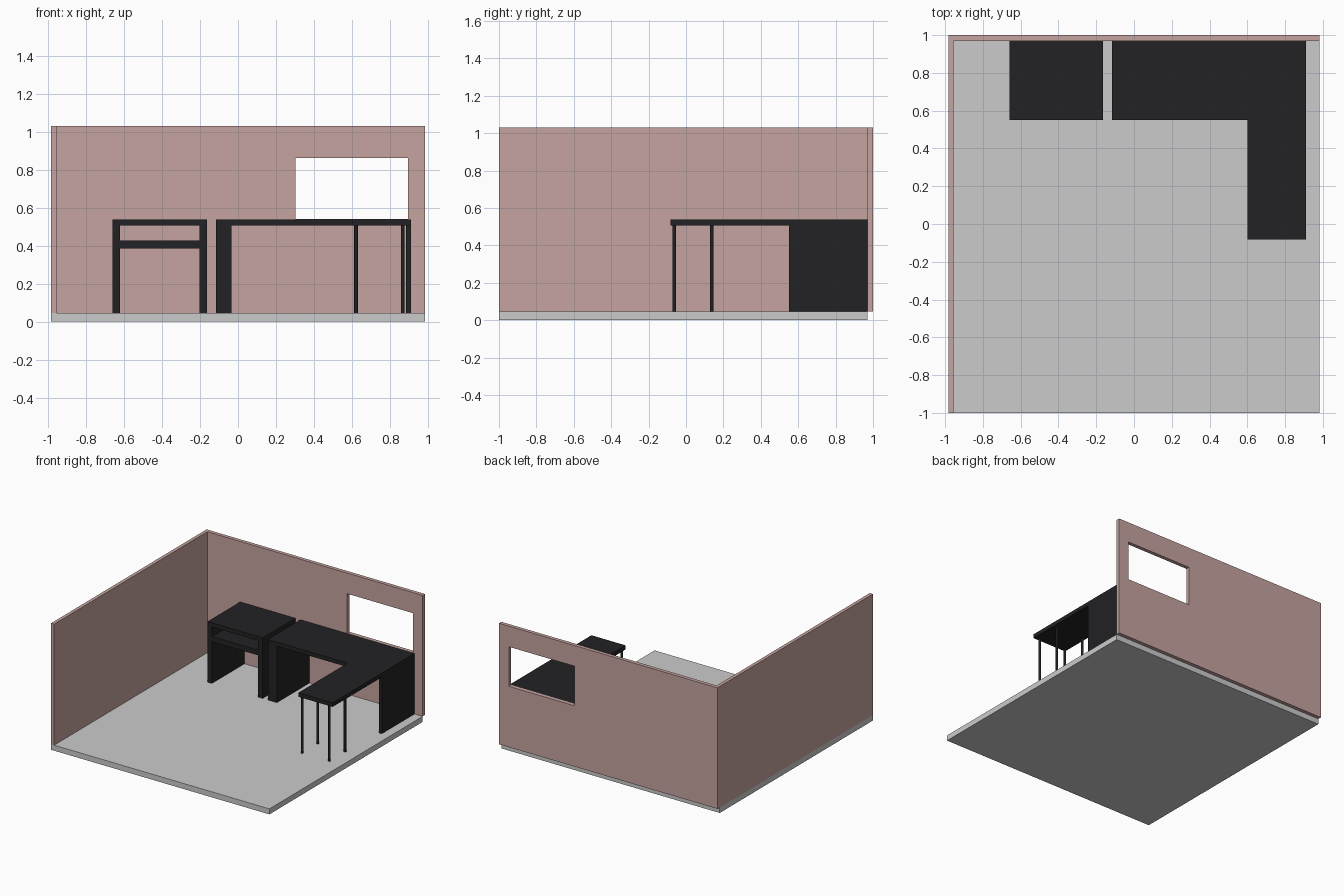
import bpy, bmesh

if "Cube" in bpy.data.objects:
    bpy.data.objects.remove(bpy.data.objects["Cube"])


def material(name, rgb):
    m = bpy.data.materials.new(name)
    m.diffuse_color = (*rgb, 1)
    m.use_nodes = True
    m.node_tree.nodes["Principled BSDF"].inputs["Base Color"].default_value = m.diffuse_color
    return m


PINK = material("pink_paint", (0.56, 0.37, 0.35))
BLACK = material("black_wood", (0.016, 0.016, 0.018))


def prism(name, outline, z0, z1, mat=None):
    """Extrude a flat xy outline (counter-clockwise) from z0 to z1."""
    bm = bmesh.new()
    face = bm.faces.new([bm.verts.new((x, y, z0)) for x, y in outline])
    up = bmesh.ops.extrude_face_region(bm, geom=[face])["geom"]
    verts = [v for v in up if isinstance(v, bmesh.types.BMVert)]
    bmesh.ops.translate(bm, verts=verts, vec=(0, 0, z1 - z0))
    bmesh.ops.recalc_face_normals(bm, faces=bm.faces)
    mesh = bpy.data.meshes.new(name)
    bm.to_mesh(mesh)
    bm.free()
    ob = bpy.data.objects.new(name, mesh)
    bpy.context.collection.objects.link(ob)
    if mat:
        mesh.materials.append(mat)
    return ob


def box(name, x0, x1, y0, y1, z0, z1, mat=None):
    return prism(name, [(x0, y0), (x1, y0), (x1, y1), (x0, y1)], z0, z1, mat)


FLOOR, WALL_TOP = 0.045, 1.03
UNDER, TOP = 0.505, 0.538          # desk top underside and surface
FRONT, BACK = 0.55, 0.97           # desk depth

# Floor slab
box("floor", -0.983, 0.983, -1, BACK, 0, FLOOR)

# Left and back walls as one L-shaped piece, with the window cut out
walls = prism("walls", [(-0.983, -1), (-0.955, -1), (-0.955, BACK),
                        (0.983, BACK), (0.983, 1), (-0.983, 1)],
              FLOOR, WALL_TOP, PINK)
cutter = box("window_cutter", 0.303, 0.895, 0.9, 1.1, 0.54, 0.862)
cutter.hide_render = True
cutter.hide_viewport = True
cutter.display_type = 'WIRE'
cut = walls.modifiers.new("window", 'BOOLEAN')
cut.operation = 'DIFFERENCE'
cut.solver = 'EXACT'
cut.object = cutter

# Small desk: top, two side panels and a shelf between them
box("small_desk_top", -0.66, -0.163, FRONT, BACK, UNDER, TOP, BLACK)
box("small_desk_left_panel", -0.66, -0.62, FRONT, BACK, FLOOR, UNDER, BLACK)
box("small_desk_right_panel", -0.203, -0.163, FRONT, BACK, FLOOR, UNDER, BLACK)
box("small_desk_shelf", -0.62, -0.203, FRONT, BACK, 0.385, 0.427, BLACK)

# Corner desk: L-shaped top on two side panels
prism("corner_desk_top", [(-0.117, FRONT), (0.602, FRONT), (0.602, -0.083),
                          (0.91, -0.083), (0.91, BACK), (-0.117, BACK)],
      UNDER, TOP, BLACK)
box("corner_desk_left_panel", -0.117, -0.035, FRONT, BACK, FLOOR, UNDER, BLACK)
box("corner_desk_right_panel", 0.883, 0.91, FRONT, BACK, FLOOR, UNDER, BLACK)

# Four thin round legs under the desk return
for side, x in (("left", 0.621), ("right", 0.867)):
    for end, y in (("front", -0.062), ("rear", 0.138)):
        bpy.ops.mesh.primitive_cylinder_add(
            vertices=24, radius=0.0095, depth=UNDER - FLOOR,
            location=(x, y, (UNDER + FLOOR) / 2))
        leg = bpy.context.object
        leg.name = f"return_leg_{end}_{side}"
        leg.data.materials.append(BLACK)
        bpy.ops.object.shade_smooth_by_angle()
